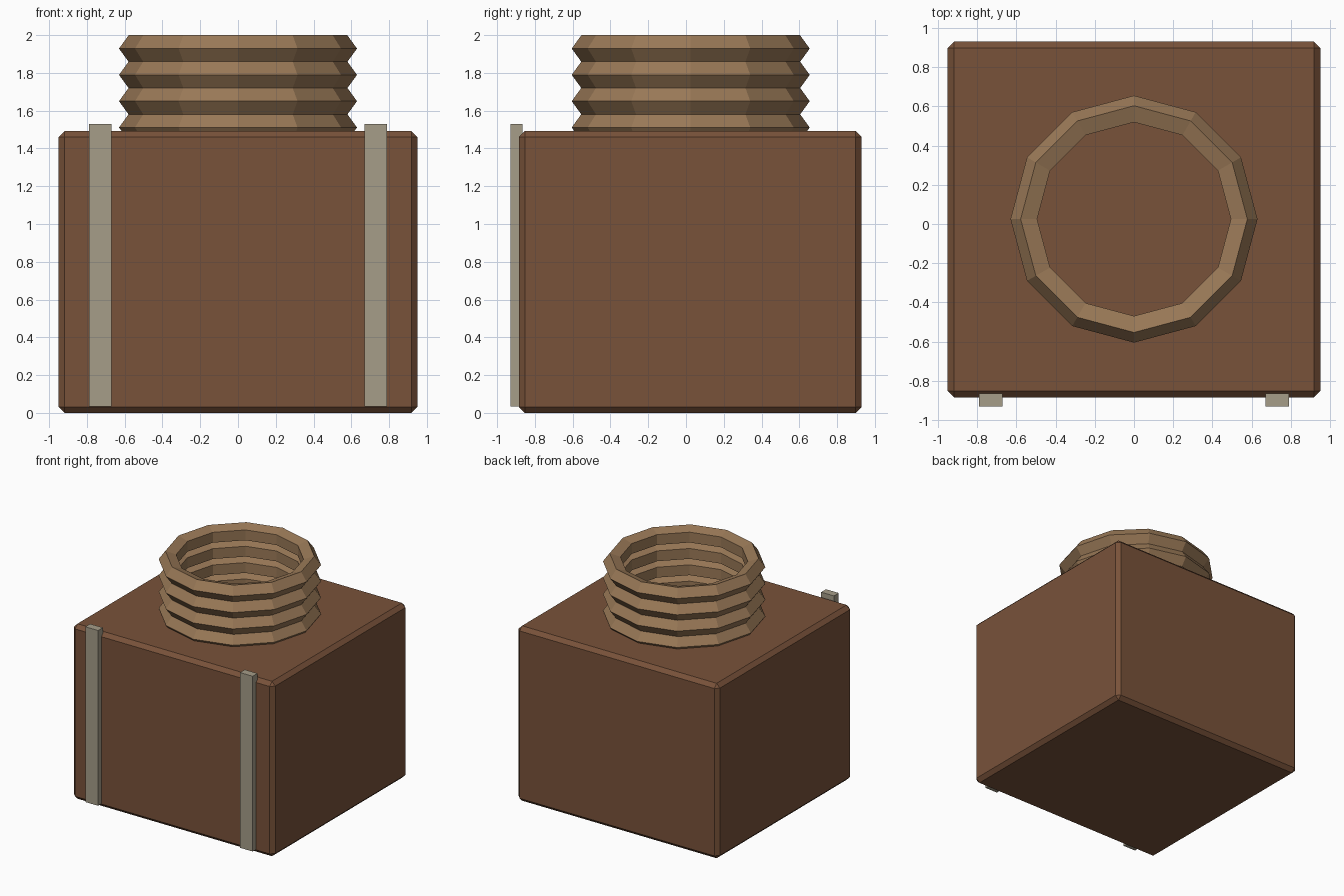
import bpy
import bmesh

if "Cube" in bpy.data.objects:
    bpy.data.objects.remove(bpy.data.objects["Cube"])


def material(name, rgb):
    m = bpy.data.materials.new(name)
    m.diffuse_color = (*rgb, 1)
    m.use_nodes = True
    m.node_tree.nodes["Principled BSDF"].inputs["Base Color"].default_value = m.diffuse_color
    return m


BROWN = material("brown", (0.19, 0.085, 0.042))
TAN = material("tan", (0.32, 0.19, 0.095))
STONE = material("stone", (0.38, 0.34, 0.25))


def box(name, lo, hi, mat, bevel=0):
    bm = bmesh.new()
    bmesh.ops.create_cube(bm, size=1)
    for v in bm.verts:
        v.co = [(lo[i] + hi[i]) / 2 + v.co[i] * (hi[i] - lo[i]) for i in range(3)]
    if bevel:
        bmesh.ops.bevel(bm, geom=bm.edges[:], offset=bevel, segments=1,
                        affect='EDGES')
    me = bpy.data.meshes.new(name)
    bm.to_mesh(me)
    bm.free()
    me.materials.append(mat)
    ob = bpy.data.objects.new(name, me)
    bpy.context.collection.objects.link(ob)


# Chamfered main body
box("body", (-0.95, -0.885, 0), (0.95, 0.93, 1.492), BROWN, 0.032)

# Two upright strips on the front
for side, x in (("left", -0.73), ("right", 0.73)):
    box(f"{side}_strip", (x - 0.06, -0.93, 0.035), (x + 0.06, -0.865, 1.53), STONE)

# Collar: four stacked low-poly rings, the lowest sunk into the body
for i in range(4):
    bpy.ops.mesh.primitive_torus_add(
        location=(0, 0.025, 1.511 + i * 0.1393),
        major_segments=12, minor_segments=5,
        major_radius=0.555, minor_radius=0.075)
    ring = bpy.context.object
    ring.name = f"collar_ring_{i + 1}"
    ring.data.materials.append(TAN)
    ring.data.shade_flat()
